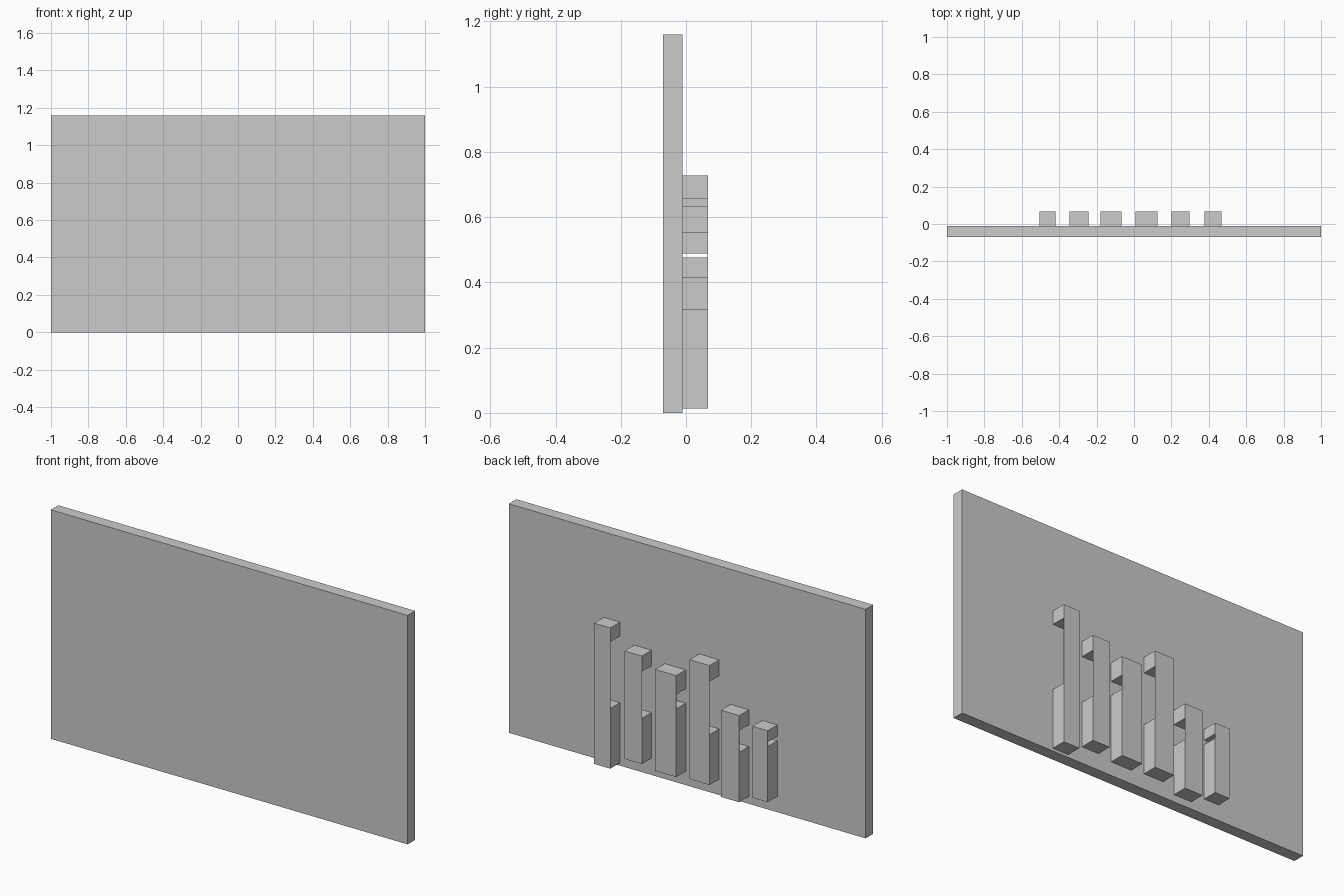
import bpy
import bmesh

default = bpy.data.objects.get("Cube")
if default:
    bpy.data.objects.remove(default, do_unlink=True)

# Single plain grey
grey = bpy.data.materials.new("plain_grey")
grey.use_nodes = True
COLOUR = (0.6, 0.6, 0.6, 1)
grey.diffuse_color = COLOUR
grey.node_tree.nodes["Principled BSDF"].inputs["Base Color"].default_value = COLOUR


def extrude_profile(name, profile, x0, x1):
    """Extrude a closed (y, z) side profile from x0 to x1."""
    bm = bmesh.new()
    face = bm.faces.new([bm.verts.new((x0, y, z)) for y, z in profile])
    ext = bmesh.ops.extrude_face_region(bm, geom=[face], use_keep_orig=True)
    moved = [v for v in ext["geom"] if isinstance(v, bmesh.types.BMVert)]
    bmesh.ops.translate(bm, verts=moved, vec=(x1 - x0, 0, 0))
    bmesh.ops.recalc_face_normals(bm, faces=bm.faces)
    mesh = bpy.data.meshes.new(name)
    bm.to_mesh(mesh)
    bm.free()
    mesh.materials.append(grey)
    obj = bpy.data.objects.new(name, mesh)
    bpy.context.collection.objects.link(obj)
    return obj


FRONT, BACK, BAR_BACK, SKIN = -0.07, -0.01, 0.067, 0.001

# Upright panel
extrude_profile("panel", [(FRONT, 0), (BACK, 0), (BACK, 1.16), (FRONT, 1.16)], -1, 1)

# Hanging slots on the back: lower block and upper block joined by a thin skin
# x start, x end, bottom, top of lower block, underside of upper block, top
BARS = [
    (0.377, 0.468, 0.014, 0.319, 0.657, 0.727),
    (0.20, 0.297, 0.085, 0.316, 0.553, 0.632),
    (0.008, 0.126, 0.07, 0.415, 0.488, 0.584),
    (-0.179, -0.067, 0.08, 0.335, 0.604, 0.685),
    (-0.345, -0.243, 0.037, 0.29, 0.40, 0.476),
    (-0.505, -0.42, 0.08, 0.362, 0.385, 0.442),
]
for i, (x0, x1, bottom, low, high, top) in enumerate(BARS, 1):
    inner = BAR_BACK - SKIN
    extrude_profile(f"notched_bar_{i}", [
        (BACK, bottom), (BAR_BACK, bottom), (BAR_BACK, top), (BACK, top),
        (BACK, high), (inner, high), (inner, low), (BACK, low)], x0, x1)
